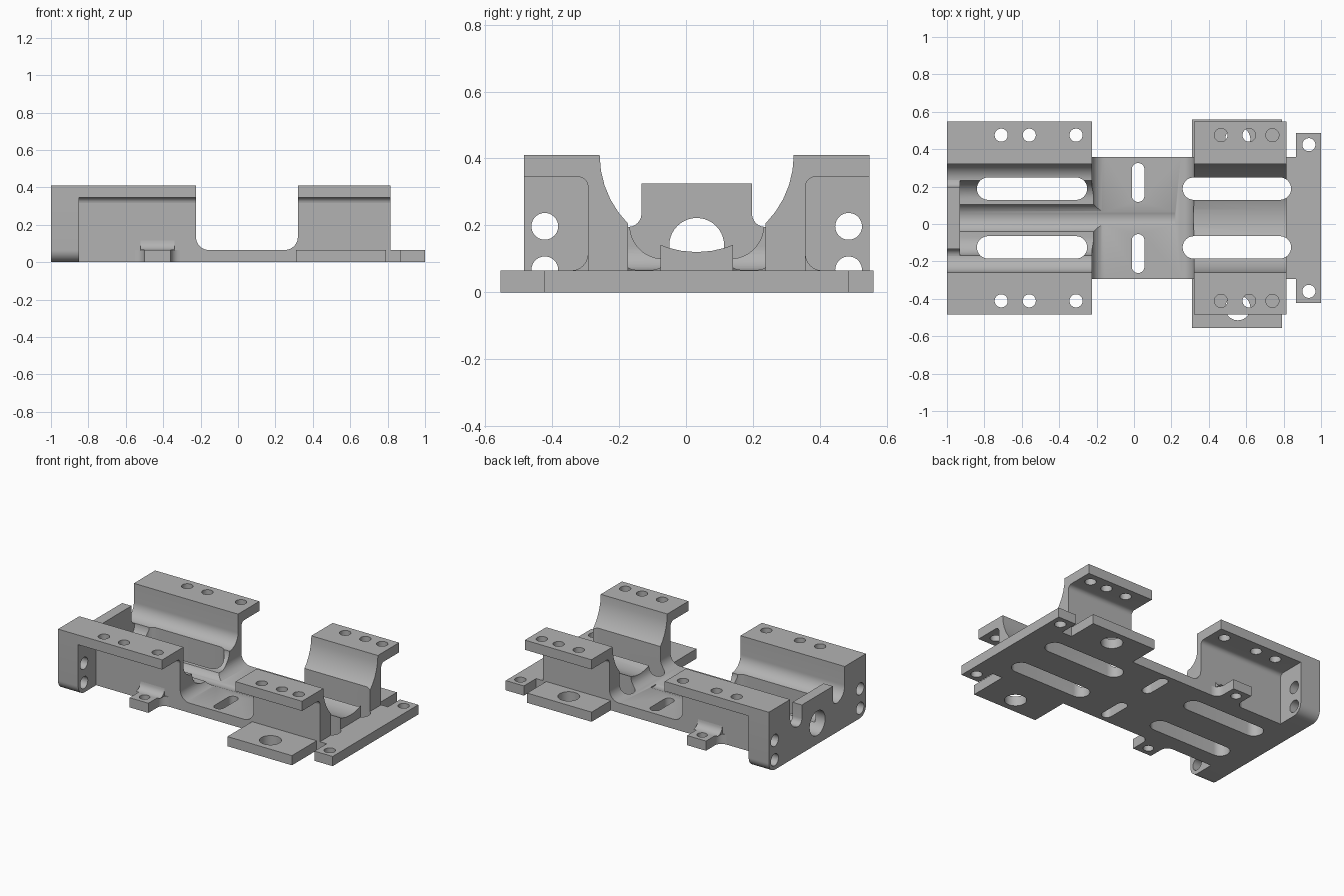
import bpy, bmesh
from math import cos, sin, radians

if "Cube" in bpy.data.objects:
    bpy.data.objects.remove(bpy.data.objects["Cube"], do_unlink=True)

YC = 0.032          # centre line of the trough
TOP, FLOOR = 0.41, 0.065
WALL, FLANGE = 0.325, 0.516   # half widths of body and flanges

grey = bpy.data.materials.new("machined grey")
grey.use_nodes = True
COLOUR = (0.45, 0.45, 0.45, 1)
grey.diffuse_color = COLOUR
grey.node_tree.nodes["Principled BSDF"].inputs["Base Color"].default_value = COLOUR


def arc(u, v, r, start, end, n=10):
    angles = [radians(start + (end - start) * i / n) for i in range(n + 1)]
    return [(u + r * cos(a), v + r * sin(a)) for a in angles]


def rect(u0, u1, v0, v1):
    return [(u0, v0), (u1, v0), (u1, v1), (u0, v1)]


def circle(u, v, r):
    return arc(u, v, r, 0, 360, 40)[:-1]


def slot(x0, x1, y0, y1):
    """Outline with round ends along its longer side."""
    r = min(x1 - x0, y1 - y0) / 2
    if x1 - x0 > y1 - y0:
        return arc(x1 - r, y0 + r, r, -90, 90, 16) + arc(x0 + r, y0 + r, r, 90, 270, 16)
    return arc(x0 + r, y1 - r, r, 0, 180, 16) + arc(x0 + r, y0 + r, r, 180, 360, 16)


def tub(half, bottom, r, top):
    """Channel section with rounded lower corners."""
    return ([(YC - half, top)] + arc(YC - half + r, bottom + r, r, 180, 270, 14)
            + arc(YC + half - r, bottom + r, r, 270, 360, 14) + [(YC + half, top)])


def prism(name, outline, axis, lo, hi):
    place = {"x": lambda u, v, t: (t, u, v),
             "y": lambda u, v, t: (u, t, v),
             "z": lambda u, v, t: (u, v, t)}[axis]
    bm = bmesh.new()
    ends = [[bm.verts.new(place(u, v, t)) for u, v in outline] for t in (lo, hi)]
    bm.faces.new(ends[0])
    bm.faces.new(ends[1])
    count = len(outline)
    for i in range(count):
        j = (i + 1) % count
        bm.faces.new((ends[0][i], ends[0][j], ends[1][j], ends[1][i]))
    bmesh.ops.recalc_face_normals(bm, faces=bm.faces)
    mesh = bpy.data.meshes.new(name)
    bm.to_mesh(mesh)
    bm.free()
    mesh.materials.append(grey)
    obj = bpy.data.objects.new(name, mesh)
    bpy.context.collection.objects.link(obj)
    return obj


def activate(obj):
    bpy.ops.object.select_all(action="DESELECT")
    obj.select_set(True)
    bpy.context.view_layer.objects.active = obj


def cut(obj, outline, axis, lo, hi):
    cutter = prism("cutter", outline, axis, lo, hi)
    cutter.hide_render = True
    mod = obj.modifiers.new("cut", "BOOLEAN")
    mod.operation, mod.solver, mod.object = "DIFFERENCE", "EXACT", cutter
    activate(obj)
    bpy.ops.object.modifier_apply(modifier=mod.name)
    bpy.data.objects.remove(cutter, do_unlink=True)


parts = []

# Body: two cradles joined by a low floor with filleted ends
r = 0.07
profile = ([(-1, 0), (0.865, 0), (0.865, FLOOR), (0.815, FLOOR), (0.815, TOP), (0.32, TOP)]
           + arc(0.32 - r, FLOOR + r, r, 0, -90) + arc(-0.225 + r, FLOOR + r, r, 270, 180)
           + [(-0.225, TOP), (-1, TOP)])
body = prism("cradle_body", profile, "y", YC - WALL, YC + WALL)
parts.append(body)

# Round trough in the short cradle, stepped trough in the long one
cut(body, circle(YC, TOP, 0.29), "x", 0.15, 1.1)
cut(body, tub(0.29, 0.195, 0.09, 0.6), "x", -1.1, 0)
cut(body, tub(0.2, 0.1, 0.1, 0.3), "x", -0.93, 0)

# End stop standing in the trough, flared at its foot
half, r = 0.165, 0.04
outline = ([(YC - half, 0.325)] + arc(YC - half - r, 0.195 + r, r, 0, -90, 6)
           + arc(YC + half + r, 0.195 + r, r, 270, 180, 6) + [(YC + half, 0.325)])
stop = prism("end_stop", outline, "x", -1, -0.93)
parts.append(stop)

# Shaft bore through the stop and along the floor
for obj in (body, stop):
    cut(obj, circle(YC, 0.14, 0.082), "x", -1.1, 0.22)

# Long slots in the cradles and short slots in the floor
for side in (-1, 1):
    y = YC + side * 0.157
    for x0, x1 in ((-0.84, -0.25), (0.26, 0.84)):
        cut(body, slot(x0, x1, y - 0.06, y + 0.06), "z", -0.1, 0.6)
    y = YC + side * 0.19
    cut(body, slot(-0.012, 0.056, y - 0.104, y + 0.104), "z", -0.1, 0.3)

for side, label in ((-1, "front"), (1, "back")):
    def out(d):
        return YC + side * d

    # Top flanges with a small fillet under them and screw holes
    r = 0.03
    section = [(out(WALL), TOP), (out(FLANGE), TOP), (out(FLANGE), 0.345)]
    section += [(out(d), z) for d, z in arc(WALL + r, 0.345 - r, r, 90, 180, 6)]
    for name, x0, x1, holes in (("long", -0.85, -0.225, (-0.71, -0.56, -0.31)),
                                ("short", 0.32, 0.815, (0.465, 0.615, 0.74))):
        flange = prism(f"{label}_{name}_flange", section, "x", x0, x1)
        for x in holes:
            cut(flange, circle(x, out(0.443), 0.035), "z", 0.2, 0.6)
        parts.append(flange)

    # End legs with rounded lower corner and two holes
    r = 0.065
    section = [(out(WALL), 0), (out(WALL), TOP), (out(FLANGE), TOP)]
    section += [(out(d), z) for d, z in arc(FLANGE - r, r, r, 0, -90)]
    leg = prism(f"{label}_end_leg", section, "x", -1, -0.85)
    for z in (0.067, 0.197):
        cut(leg, circle(out(0.454), z, 0.04), "x", -1.1, -0.7)
    parts.append(leg)

    # Small side tab flared into the wall
    r = 0.05
    shape = [(x, out(d)) for x, d in arc(-0.5 - r, WALL + r, r, -90, 0, 6)
             + [(-0.5, 0.47), (-0.36, 0.47)] + arc(-0.36 + r, WALL + r, r, 180, 270, 6)]
    tab = prism(f"{label}_side_tab", shape, "z", 0, FLOOR)
    cut(tab, circle(-0.43, out(0.41), 0.032), "z", -0.1, 0.2)
    ramp = [(out(WALL), FLOOR)] + [
        (out(d), z) for d, z in arc(WALL + r, FLOOR + r, r, 270, 180, 6)]
    parts += [tab, prism(f"{label}_tab_fillet", ramp, "x", -0.52, -0.34)]

    # Wide foot pad with a large hole
    edge = 0.0025 + side * 0.5575
    y0, y1 = sorted((out(WALL), edge))
    pad = prism(f"{label}_foot_pad", rect(0.31, 0.79, y0, y1), "z", 0, FLOOR)
    cut(pad, circle(0.555, edge - side * 0.107, 0.067), "z", -0.1, 0.2)
    parts.append(pad)

# Cross bar at the open end
bar = prism("cross_bar", rect(0.865, 1, YC - 0.455, YC + 0.455), "z", 0, FLOOR)
for side in (-1, 1):
    cut(bar, circle(0.935, YC + side * 0.392, 0.035), "z", -0.1, 0.2)
parts.append(bar)

for obj in parts:
    activate(obj)
    bpy.ops.object.shade_smooth_by_angle(angle=radians(30))
